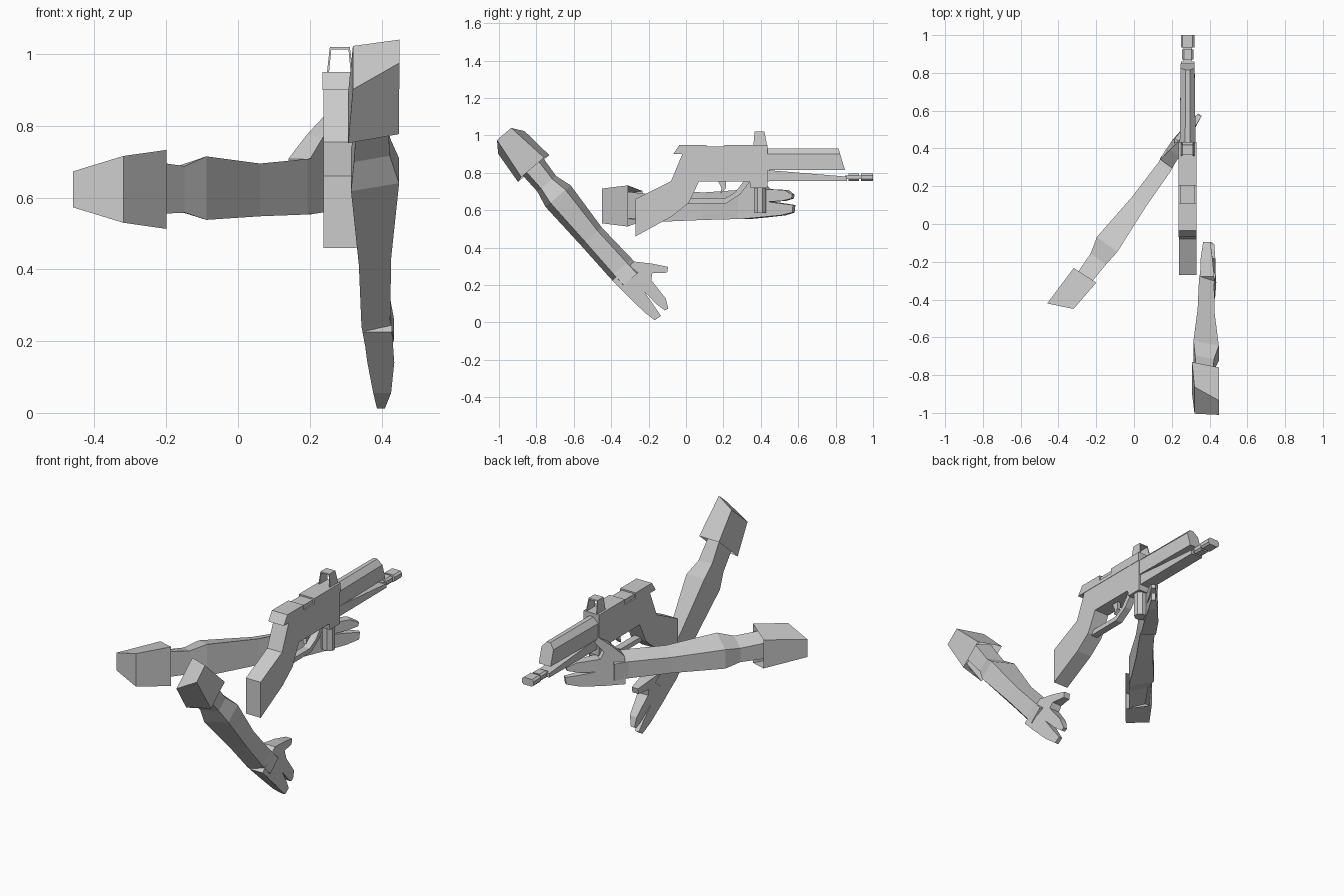
import bpy, bmesh, math
from mathutils import Vector

grey = bpy.data.materials.new("plain grey")
grey.diffuse_color = (0.6, 0.6, 0.6, 1)
CX = 0.284          # centre plane of the gun


def finish(name, bm):
    bmesh.ops.recalc_face_normals(bm, faces=bm.faces)
    me = bpy.data.meshes.new(name)
    bm.to_mesh(me)
    bm.free()
    me.materials.append(grey)
    ob = bpy.data.objects.new(name, me)
    bpy.context.collection.objects.link(ob)
    return ob


def loft(name, rings, start=True, end=True):
    """Skin a list of equal-sized rings of points."""
    bm = bmesh.new()
    vs = [[bm.verts.new(p) for p in r] for r in rings]
    n = len(vs[0])
    for a, b in zip(vs, vs[1:]):
        for i in range(n):
            j = (i + 1) % n
            bm.faces.new((a[i], a[j], b[j], b[i]))
    if start:
        bm.faces.new(vs[0][::-1])
    if end:
        bm.faces.new(vs[-1])
    return finish(name, bm)


def profile(name, pts, hw):
    """Side outline (y, z) extruded across the gun."""
    return loft(name, [[(CX + s * hw, y, z) for y, z in pts] for s in (-1, 1)])


def box(name, y0, y1, z0, z1, hw):
    return profile(name, [(y0, z0), (y1, z0), (y1, z1), (y0, z1)], hw)


# --- Gun body with swept grip
profile("gun_body", [(-.02, .90), (-.08, .755), (-.16, .715), (-.27, .66), (-.27, .46),
                     (-.075, .567), (.015, .64), (.07, .755), (.34, .755), (.345, .72),
                     (.435, .72), (.435, .90)], .046)
# top cover with a notch
profile("top_cover", [(-.068, .90), (-.035, .95), (.11, .95), (.11, .92), (.205, .92),
                      (.205, .95), (.435, .95), (.435, .90)], .048)
box("notch_insert", .11, .205, .915, .942, .040)

# trigger and its guard
profile("trigger", [(.17, .757), (.215, .757), (.212, .715), (.185, .69), (.19, .72)], .010)
profile("trigger_guard", [(-.01, .635), (.215, .637), (.29, .685), (.345, .757), (.31, .757),
                          (.262, .695), (.205, .662), (.01, .662)], .020)

# --- Sight: a thin open frame on the top cover
def sight_ring(y0, y1, y_of):
    outer = [(-.037, .94), (-.028, 1.02), (.028, 1.02), (.037, .94)]
    inner = [(.031, .94), (.024, 1.013), (-.024, 1.013), (-.031, .94)]
    return [(CX + x, y_of(z), z) for x, z in outer + inner]


loft("sight_frame", [sight_ring(0, 0, lambda z: .36 + (z - .94) * .08),
                     sight_ring(0, 0, lambda z: .435 - (z - .94) * .2)])

# --- Upper hand guard, slanted at the muzzle end
sec = [(-.042, .815), (-.042, .90), (-.013, .93), (.013, .93), (.042, .90), (.042, .815)]
loft("hand_guard", [[(CX + x, .43, z) for x, z in sec],
                    [(CX + x * .88, .85 - (z - .815) * .3, z) for x, z in sec]])

# --- Lower barrel and muzzle
profile("lower_barrel", [(.43, .815), (.86, .78), (.86, .757), (.43, .755)], .036)
box("muzzle_core", .85, .99, .766, .787, .022)
for i, (y0, y1, hw) in enumerate([(.87, .925, .030), (.935, 1.0, .036)]):
    z0, z1, c = .757, .797, .010
    ring = [(-hw, z0 + c), (-hw, z1 - c), (-hw + c, z1), (hw - c, z1),
            (hw, z1 - c), (hw, z0 + c), (hw - c, z0), (-hw + c, z0)]
    loft("muzzle_ring_%d" % i, [[(CX + x, y, z) for x, z in ring] for y in (y0, y1)])

# --- Vertical foregrip, eight sided
loft("foregrip", [[(CX + .038 * math.cos(math.pi * (k + .5) / 4),
                    .395 + .034 * math.sin(math.pi * (k + .5) / 4), z) for k in range(8)]
                  for z in (.585, .725)])


# --- Arms: one design in local axes (u along, v thumb side, w palm side)
ARM = [(.15, -.03, .055, -.07, .08), (.32, -.035, .065, -.065, .065),
       (.41, -.06, .074, -.085, .092), (.69, -.035, .055, -.075, .072),
       (.92, -.03, .05, -.07, .085), (1.0, -.04, .04, -.065, .09)]
# hand outline: u, v, back w, palm w
HAND = [(.94, -.07, -.035, .045), (1.06, -.06, -.04, .035), (1.18, -.05, -.03, .02),
        (1.25, -.035, -.012, .01), (1.255, .005, -.012, .01), (1.19, .012, -.025, .015),
        (1.10, .022, -.035, .025), (1.19, .028, -.025, .015), (1.245, .04, -.012, .01),
        (1.25, .06, -.012, .01), (1.20, .085, -.028, .015), (1.075, .09, -.035, .03),
        (1.05, .12, -.02, .04), (1.10, .18, -.008, .03), (1.08, .205, -.008, .03),
        (1.01, .15, -.02, .042), (.94, .085, -.03, .045)]


def arm(side, origin, u, v, w):
    o, u, v, w = Vector(origin), Vector(u), Vector(v), Vector(w)
    at = lambda a, b, c: o + u * a + v * b + w * c
    # forearm narrows towards the back of the arm
    loft(side + "_forearm", [[at(a, lo, w1), at(a, hi, w1), at(a, hi * .6, w0), at(a, lo * .6, w0)]
                             for a, w0, w1, lo, hi in ARM])
    loft(side + "_hand", [[at(a, b, p[i]) for a, b, *p in HAND] for i in (0, 1)])
    # sleeve cuff, open towards the hand
    loft(side + "_cuff", [
        [at(.03, -.093, .065), at(.03, .093, .065), at(-.03, .05, -.065), at(-.03, -.05, -.065)],
        [at(.213, -.11, .08), at(.213, .11, .08), at(.205, .08, -.062), at(.205, -.08, -.062)]],
        end=False)


arm("left", (-.39, -.435, .623), (.59, .807, 0), (0, 0, 1), (.807, -.59, 0))
arm("right", (.385, -.953, .985), (.01, .65, -.76), (0, .76, .65), (-1, 0, 0))
